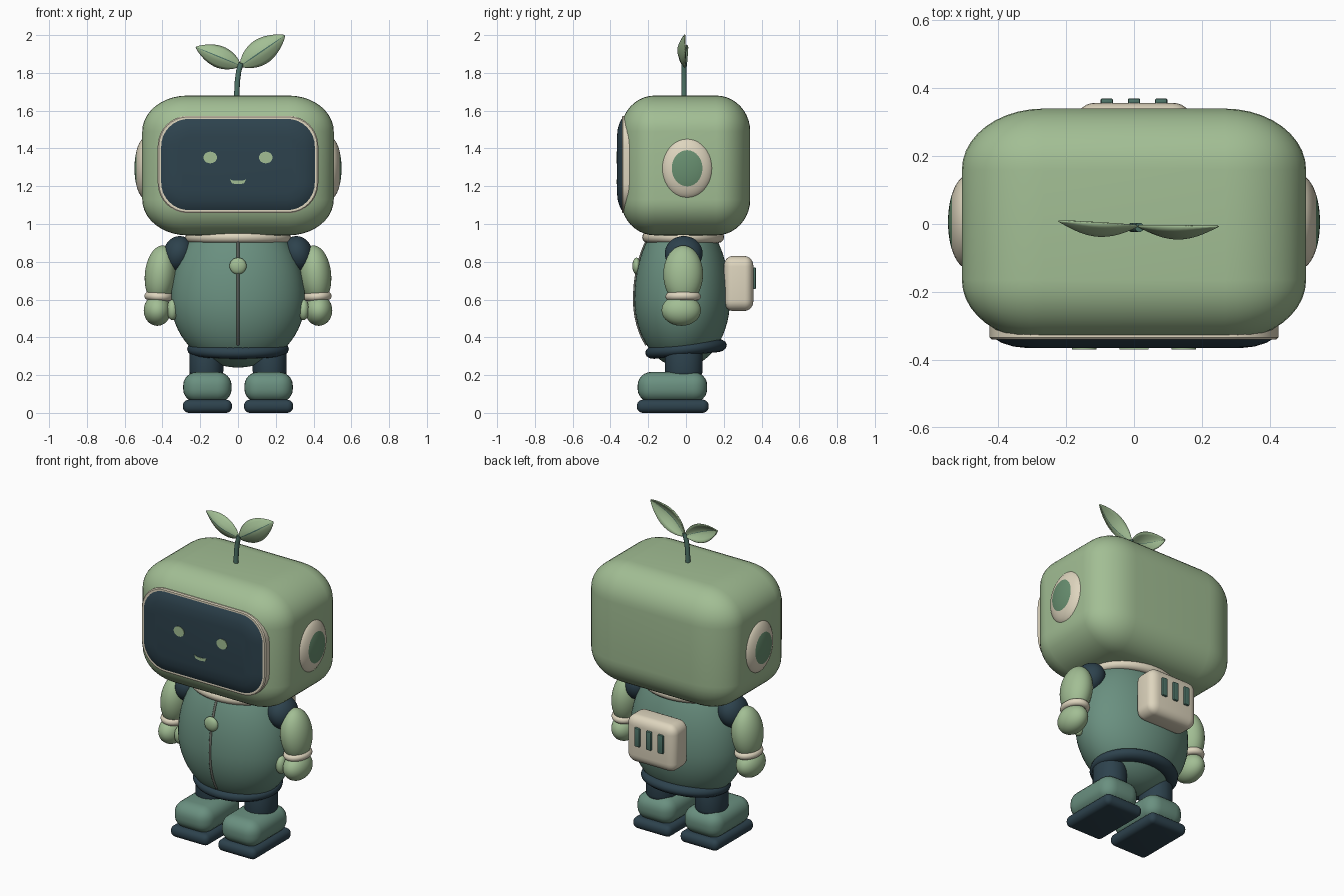
import bpy, bmesh, math
from mathutils import Matrix, Vector

if "Cube" in bpy.data.objects:
    bpy.data.objects.remove(bpy.data.objects["Cube"])


def srgb(r, g, b):
    lin = [(c / 255 / 12.92) if c < 11 else ((c / 255 + 0.055) / 1.055) ** 2.4 for c in (r, g, b)]
    return (*lin, 1)


def material(name, rgb):
    m = bpy.data.materials.new(name)
    m.diffuse_color = srgb(*rgb)
    m.use_nodes = True
    m.node_tree.nodes["Principled BSDF"].inputs["Base Color"].default_value = m.diffuse_color
    return m


LEAF = material("light green", (162, 190, 148))
TEAL = material("suit teal", (106, 144, 128))
DARK = material("dark navy", (45, 66, 77))
CREAM = material("cream", (222, 213, 190))
DISC = material("ear green", (104, 143, 112))
STEM = material("stem green", (78, 116, 104))
ZIP = material("zip grey", (112, 116, 108))


def finish(name, bm, mats, loc=(0, 0, 0), rot=(0, 0, 0)):
    bmesh.ops.recalc_face_normals(bm, faces=bm.faces)
    me = bpy.data.meshes.new(name)
    bm.to_mesh(me)
    bm.free()
    ob = bpy.data.objects.new(name, me)
    bpy.context.collection.objects.link(ob)
    for m in mats if isinstance(mats, (list, tuple)) else [mats]:
        me.materials.append(m)
    ob.location, ob.rotation_euler = loc, rot
    bpy.ops.object.select_all(action='DESELECT')
    ob.select_set(True)
    bpy.context.view_layer.objects.active = ob
    bpy.ops.object.shade_smooth_by_angle(angle=math.radians(40))
    return ob


def rounded_box(name, lo, hi, radii, mat, seg=6):
    """Box between two corners with a separate rounding radius per axis."""
    r = Vector(radii)
    size = [(hi[i] - lo[i]) / r[i] for i in range(3)]
    bm = bmesh.new()
    bmesh.ops.create_cube(bm, size=1, matrix=Matrix.Diagonal((*size, 1)))
    bmesh.ops.bevel(bm, geom=bm.edges[:], offset=1, segments=seg, profile=0.5, affect='EDGES')
    bmesh.ops.scale(bm, vec=r, verts=bm.verts)
    return finish(name, bm, mat, [(lo[i] + hi[i]) / 2 for i in range(3)])


def egg(name, loc, rx, ry, up, down, mat, rot=(0, 0, 0), seg=40):
    """Ellipsoid with different upper and lower heights."""
    bm = bmesh.new()
    bmesh.ops.create_uvsphere(bm, u_segments=seg, v_segments=seg // 2, radius=1)
    for v in bm.verts:
        v.co = (v.co.x * rx, v.co.y * ry, v.co.z * (up if v.co.z > 0 else down))
    return finish(name, bm, mat, loc, rot)


def ring(name, loc, rx, ry, thick, height, mat, rot=(0, 0, 0), n=40, k=12):
    """Oval torus; thick and height are its tube half sizes."""
    bm = bmesh.new()
    rows = []
    for i in range(n):
        a = math.tau * i / n
        rows.append([bm.verts.new(((rx + thick * math.cos(b)) * math.cos(a),
                                   (ry + thick * math.cos(b)) * math.sin(a),
                                   height * math.sin(b)))
                     for b in (math.tau * j / k for j in range(k))])
    for i in range(n):
        p, q = rows[i], rows[(i + 1) % n]
        for j in range(k):
            bm.faces.new((p[j], p[(j + 1) % k], q[(j + 1) % k], q[j]))
    return finish(name, bm, mat, loc, rot)


def panel(name, cz, hw, hh, r, layers, mat, seg=8):
    """Rounded rectangle facing the front, lofted through (inset, y) layers."""
    bm = bmesh.new()
    loops = []
    for inset, y in layers:
        rr, loop = r - inset, []
        for q, (sx, sz) in enumerate(((1, 1), (-1, 1), (-1, -1), (1, -1))):
            for j in range(seg + 1):
                a = math.pi / 2 * (q + j / seg)
                loop.append(bm.verts.new((sx * (hw - r) + rr * math.cos(a), y,
                                          cz + sz * (hh - r) + rr * math.sin(a))))
        loops.append(loop)
    n = len(loops[0])
    for p, q in zip(loops, loops[1:]):
        for i in range(n):
            bm.faces.new((p[i], p[(i + 1) % n], q[(i + 1) % n], q[i]))
    bm.faces.new(loops[0])
    bm.faces.new(loops[-1])
    return finish(name, bm, mat)


def plate(name, outline, y, depth, mat):
    """Thin flat plate from an x, z outline."""
    bm = bmesh.new()
    f = bm.faces.new([bm.verts.new((x, y, z)) for x, z in outline])
    e = bmesh.ops.extrude_face_region(bm, geom=[f])
    bmesh.ops.translate(bm, vec=(0, depth, 0),
                        verts=[v for v in e['geom'] if isinstance(v, bmesh.types.BMVert)])
    return finish(name, bm, mat)


def tube(name, pts, radius, mat):
    cu = bpy.data.curves.new(name, 'CURVE')
    cu.dimensions, cu.bevel_depth, cu.bevel_resolution, cu.use_fill_caps = '3D', radius, 3, True
    sp = cu.splines.new('POLY')
    sp.points.add(len(pts) - 1)
    for p, c in zip(sp.points, pts):
        p.co = (*c, 1)
    cu.materials.append(mat)
    ob = bpy.data.objects.new(name, cu)
    bpy.context.collection.objects.link(ob)
    bpy.ops.object.select_all(action='DESELECT')
    ob.select_set(True)
    bpy.context.view_layer.objects.active = ob
    bpy.ops.object.convert(target='MESH')
    bpy.ops.object.shade_smooth_by_angle(angle=math.radians(50))


def leaf(name, base, tip, wide, y_tip):
    """Pointed leaf, ridged towards the front, with a dark midrib."""
    b, t = Vector(base), Vector(tip)
    axis = t - b
    side = Vector((-axis.y, axis.x)).normalized()
    cols = (-1, -0.75, -0.4, -0.05, 0.05, 0.4, 0.75, 1)
    bm, rows, n = bmesh.new(), [], 16
    for i in range(n + 1):
        u = 0.01 + 0.98 * i / n
        w = wide * math.sin(math.pi * u ** 0.9) ** 0.8
        bulge = 0.038 * math.sin(math.pi * u)
        row = []
        for c in cols:
            p = b + axis * u + side * (w * c)
            row.append(bm.verts.new((p.x, -0.008 + (y_tip + 0.008) * u - bulge * (1 - abs(c) ** 1.5), p.y)))
        rows.append(row)
    for p, q in zip(rows, rows[1:]):
        for j in range(len(cols) - 1):
            f = bm.faces.new((p[j], p[j + 1], q[j + 1], q[j]))
            f.material_index = 1 if j == 3 else 0
    ob = finish(name, bm, [LEAF, STEM])
    ob.modifiers.new("thickness", 'SOLIDIFY').thickness = 0.006


# Head, face screen and its rim
rounded_box("head", (-0.507, -0.345, 0.94), (0.507, 0.34, 1.68), (0.24, 0.18, 0.19), LEAF, 10)
panel("screen_rim", 1.315, 0.425, 0.258, 0.16, [(0, -0.22), (0, -0.334), (0.006, -0.34), (0.02, -0.34)], CREAM)
panel("screen", 1.315, 0.41, 0.245, 0.15,
      [(0, -0.3), (0, -0.338), (0.02, -0.35), (0.055, -0.361), (0.1, -0.366)], DARK)

# Eyes and mouth
for s in (-1, 1):
    plate("eye", [(s * 0.147 + 0.036 * math.cos(a), 1.352 + 0.031 * math.sin(a))
                  for a in (math.tau * i / 20 for i in range(20))], -0.369, 0.005, LEAF)
plate("mouth", [(-0.043, 1.236), (-0.033, 1.216), (-0.012, 1.211), (0.012, 1.211), (0.033, 1.216),
                (0.043, 1.236), (0.02, 1.229), (-0.02, 1.229)], -0.369, 0.005, LEAF)

# Ear pads with a coloured centre disc
for s in (-1, 1):
    bm = bmesh.new()
    bmesh.ops.create_uvsphere(bm, u_segments=40, v_segments=30, radius=1)
    for f in bm.faces:
        f.material_index = 1 if f.calc_center_median().z > math.cos(math.radians(36)) else 0
    for v in bm.verts:
        x, y, z = v.co
        v.co = (s * z * 0.06, y * 0.138, x * 0.163)
    finish("ear_pad", bm, [CREAM, DISC], (s * 0.488, 0.006, 1.295))

# Sprout
tube("sprout_stem", [(-0.006, -0.01, 1.64), (-0.006, -0.01, 1.70), (-0.003, -0.01, 1.76),
                     (0.004, -0.01, 1.81), (0.016, -0.01, 1.852)], 0.014, STEM)
leaf("left_leaf", (0.015, 1.838), (-0.225, 1.937), 0.058, 0.008)
leaf("right_leaf", (0.01, 1.835), (0.25, 2.0), 0.068, -0.008)

# Torso, collar, belt
egg("torso", (0, -0.02, 0.6), 0.355, 0.253, 0.46, 0.36, TEAL, seg=56)
ring("collar", (0, -0.015, 0.93), 0.25, 0.187, 0.03, 0.03, CREAM)
ring("belt", (0, 0, 0.338), 0.225, 0.172, 0.045, 0.034, DARK, (math.radians(6), 0, 0))

# Front zip following the belly, and its button
zip_pts = []
for i in range(17):
    z = 0.36 + 0.56 * i / 16
    t = (z - 0.6) / (0.46 if z > 0.6 else 0.36)
    zip_pts.append((0, -0.021 - 0.253 * math.sqrt(1 - t * t), z))
tube("front_zip", zip_pts, 0.007, ZIP)
egg("button", (0, -0.262, 0.778), 0.045, 0.022, 0.044, 0.044, LEAF, seg=24)

# Backpack with three vents
rounded_box("backpack", (-0.168, 0.2, 0.54), (0.168, 0.357, 0.83), (0.055, 0.045, 0.055), CREAM)
for x in (-0.08, 0, 0.08):
    rounded_box("backpack_vent", (x - 0.018, 0.35, 0.655), (x + 0.018, 0.37, 0.77),
                (0.006, 0.004, 0.006), STEM, 2)

for s in (-1, 1):
    # Arm
    egg("shoulder", (s * 0.315, -0.012, 0.845), 0.08, 0.1, 0.092, 0.1, DARK, (0, s * -0.3, 0))
    egg("arm", (s * 0.41, -0.015, 0.735), 0.083, 0.105, 0.152, 0.16, LEAF, (0, s * -0.1, 0))
    ring("cuff", (s * 0.42, -0.015, 0.616), 0.054, 0.072, 0.022, 0.022, CREAM, (0, s * -0.06, 0), 32)
    egg("hand", (s * 0.427, -0.025, 0.543), 0.072, 0.104, 0.082, 0.082, LEAF)
    egg("thumb", (s * 0.347, -0.07, 0.546), 0.03, 0.038, 0.055, 0.055, LEAF, seg=24)
    # Leg, boot and sole
    rounded_box("leg", (s * 0.168 - 0.09, -0.112, 0.16), (s * 0.168 + 0.09, 0.088, 0.37),
                (0.085, 0.095, 0.06), DARK)
    rounded_box("boot", (s * 0.162 - 0.128, -0.256, 0.055), (s * 0.162 + 0.128, 0.112, 0.217),
                (0.075, 0.075, 0.07), TEAL)
    rounded_box("sole", (s * 0.162 - 0.13, -0.26, 0), (s * 0.162 + 0.13, 0.12, 0.07),
                (0.032, 0.032, 0.032), DARK)
